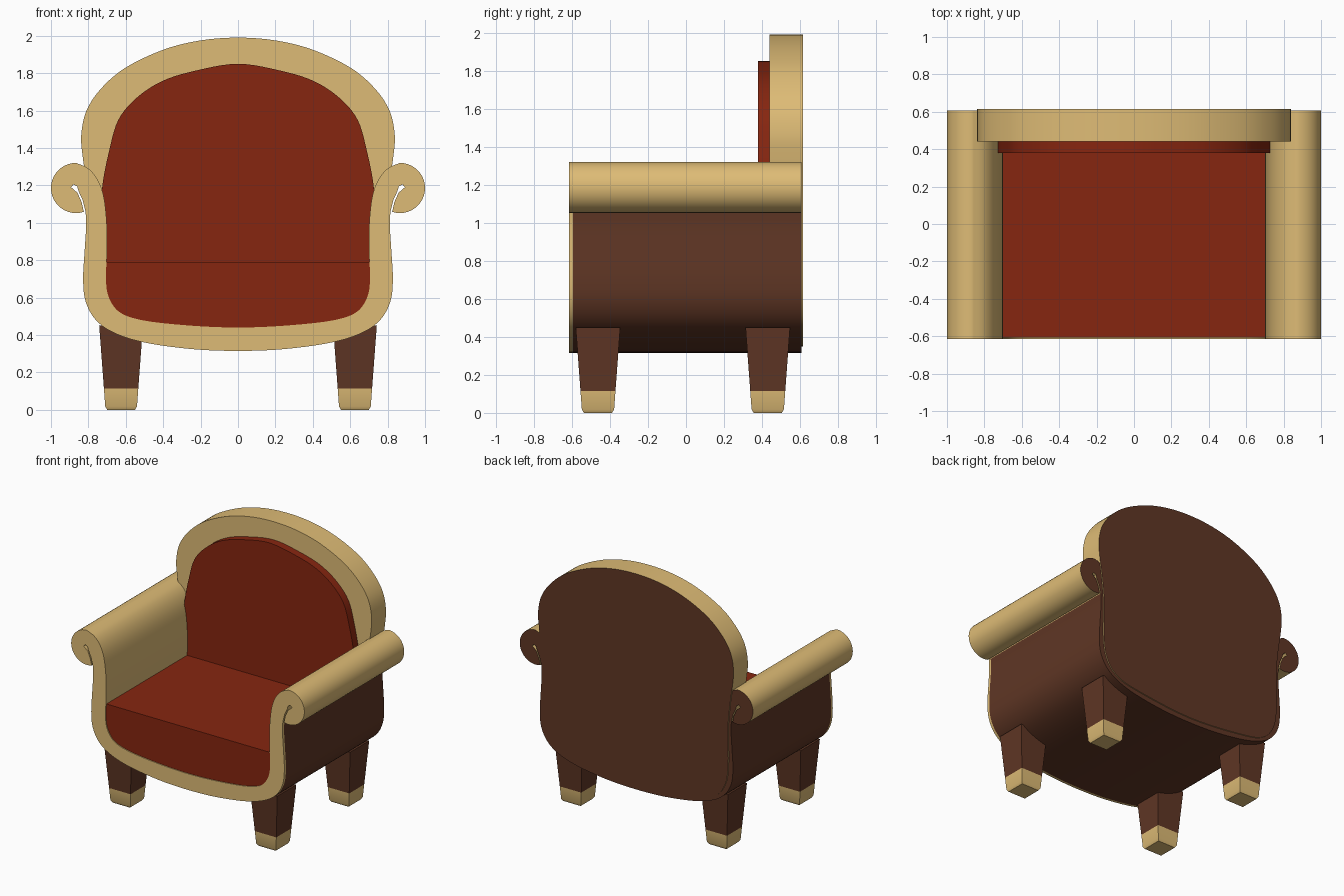
import bpy, bmesh, math

if "Cube" in bpy.data.objects:
    bpy.data.objects.remove(bpy.data.objects["Cube"])


def material(name, rgb):
    m = bpy.data.materials.new(name)
    m.diffuse_color = (*rgb, 1)
    m.use_nodes = True
    m.node_tree.nodes["Principled BSDF"].inputs["Base Color"].default_value = m.diffuse_color
    return m


CREAM = material("cream", (0.73, 0.50, 0.18))
BROWN = material("dark brown", (0.115, 0.037, 0.018))
RED = material("deep red", (0.24, 0.019, 0.005))


def curve(pts, n=5):
    """Smooth half-profile; ends lying on x = 0 stay level across the mirror line."""
    def ghost(end, nxt):
        return (-nxt[0], nxt[1]) if end[0] == 0 else end
    p = [ghost(pts[0], pts[1])] + pts + [ghost(pts[-1], pts[-2])]
    out = []
    for a, b, c, d in zip(p, p[1:], p[2:], p[3:]):
        for i in range(n):
            t = i / n
            out.append(tuple(0.5 * (2 * b[k] + (c[k] - a[k]) * t
                       + (2 * a[k] - 5 * b[k] + 4 * c[k] - d[k]) * t * t
                       + (3 * b[k] - a[k] - 3 * c[k] + d[k]) * t ** 3) for k in (0, 1)))
    return out + [pts[-1]]


def mirrored(half):
    """Close a right-hand half outline whose two ends lie on x = 0."""
    return half + [(-x, z) for x, z in reversed(half[1:-1])]


def finish(name, bm, mats):
    bmesh.ops.recalc_face_normals(bm, faces=bm.faces)
    me = bpy.data.meshes.new(name)
    bm.to_mesh(me)
    bm.free()
    for m in mats:
        me.materials.append(m)
    me.shade_smooth()
    me.set_sharp_from_angle(angle=math.radians(35))
    ob = bpy.data.objects.new(name, me)
    bpy.context.collection.objects.link(ob)
    return ob


def prism(name, loop, ys, mats, wall=lambda i, s: 0, back=0):
    """Extrude an x-z outline through the y stations; wall() picks the side colours."""
    bm = bmesh.new()
    rings = [[bm.verts.new((x, y, z)) for x, z in loop] for y in ys]
    n = len(loop)
    for s in range(len(ys) - 1):
        for i in range(n):
            j = (i + 1) % n
            f = bm.faces.new((rings[s][i], rings[s][j], rings[s + 1][j], rings[s + 1][i]))
            f.material_index = wall(i, s)
    bm.faces.new(rings[0])
    bm.faces.new(rings[-1]).material_index = back
    return finish(name, bm, mats)


# Shell: one U-shaped band with rolled arms
outer = curve([(0, 0.315), (0.25, 0.325), (0.5, 0.36), (0.66, 0.41), (0.76, 0.48),
               (0.815, 0.58), (0.828, 0.7), (0.82, 0.85), (0.812, 0.98), (0.815, 1.06)])
slit = [(0.83, 1.12), (0.853, 1.17), (0.86, 1.195), (0.88, 1.205), (0.892, 1.19),
        (0.875, 1.175), (0.858, 1.16), (0.836, 1.11)]
roll = [(0.866 + 0.134 * math.cos(math.radians(a)), 1.186 + 0.134 * math.sin(math.radians(a)))
        for a in range(-108, 90, 9)]
inner = curve([(0.866, 1.32), (0.80, 1.29), (0.75, 1.23), (0.718, 1.14), (0.702, 1.0),
               (0.70, 0.85), (0.706, 0.7), (0.69, 0.6), (0.63, 0.52), (0.5, 0.477),
               (0.25, 0.45), (0, 0.44)])
shell = mirrored(outer + slit + roll + inner)
k = len(outer) - 1
prism("shell_with_rolled_arms", shell, [-0.615, -0.595, 0.608], [CREAM, BROWN],
      wall=lambda i, s: 1 if s == 1 and (i < k or i >= len(shell) - k) else 0, back=1)

# Back rest: arched slab with cream rim and brown rear
back_half = curve([(0, 1.99), (0.2, 1.975), (0.4, 1.925), (0.6, 1.83), (0.73, 1.72),
                   (0.81, 1.6), (0.838, 1.47), (0.83, 1.35), (0.808, 1.2), (0.79, 1.0),
                   (0.792, 0.72), (0.765, 0.56), (0.68, 0.45), (0.5, 0.395), (0, 0.35)])
prism("back_rest", mirrored(back_half), [0.44, 0.615], [CREAM, BROWN], back=1)

# Back cushion
cushion_half = curve([(0, 1.85), (0.22, 1.815), (0.4, 1.76), (0.54, 1.67), (0.64, 1.55),
                      (0.69, 1.38), (0.725, 1.2), (0.73, 1.05)])
prism("back_cushion", mirrored(cushion_half + [(0.73, 0.6), (0, 0.6)]), [0.38, 0.46], [RED])

# Seat filling the inside of the shell
seat_half = curve([(0.72, 0.79), (0.726, 0.7), (0.71, 0.59), (0.64, 0.505), (0.5, 0.46),
                   (0.25, 0.432), (0, 0.42)])
prism("seat", mirrored([(0, 0.79)] + seat_half), [-0.608, 0.45], [RED])


# Legs: tapered square posts with cream feet
def leg(name, cx, cy):
    bm = bmesh.new()
    levels = [(0, 0.074), (0.018, 0.085), (0.115, 0.092), (0.45, 0.117)]
    rings = [[bm.verts.new((cx + sx * h, cy + sy * h, z))
              for sx, sy in ((-1, -1), (1, -1), (1, 1), (-1, 1))] for z, h in levels]
    for s in range(3):
        for i in range(4):
            j = (i + 1) % 4
            f = bm.faces.new((rings[s][i], rings[s][j], rings[s + 1][j], rings[s + 1][i]))
            f.material_index = 1 if s == 2 else 0
    bm.faces.new(rings[0])
    bm.faces.new(rings[-1]).material_index = 1
    finish(name, bm, [CREAM, BROWN])


for side, sx in (("left", -1), ("right", 1)):
    leg(f"front_leg_{side}", sx * 0.625, -0.463)
    leg(f"rear_leg_{side}", sx * 0.625, 0.43)
